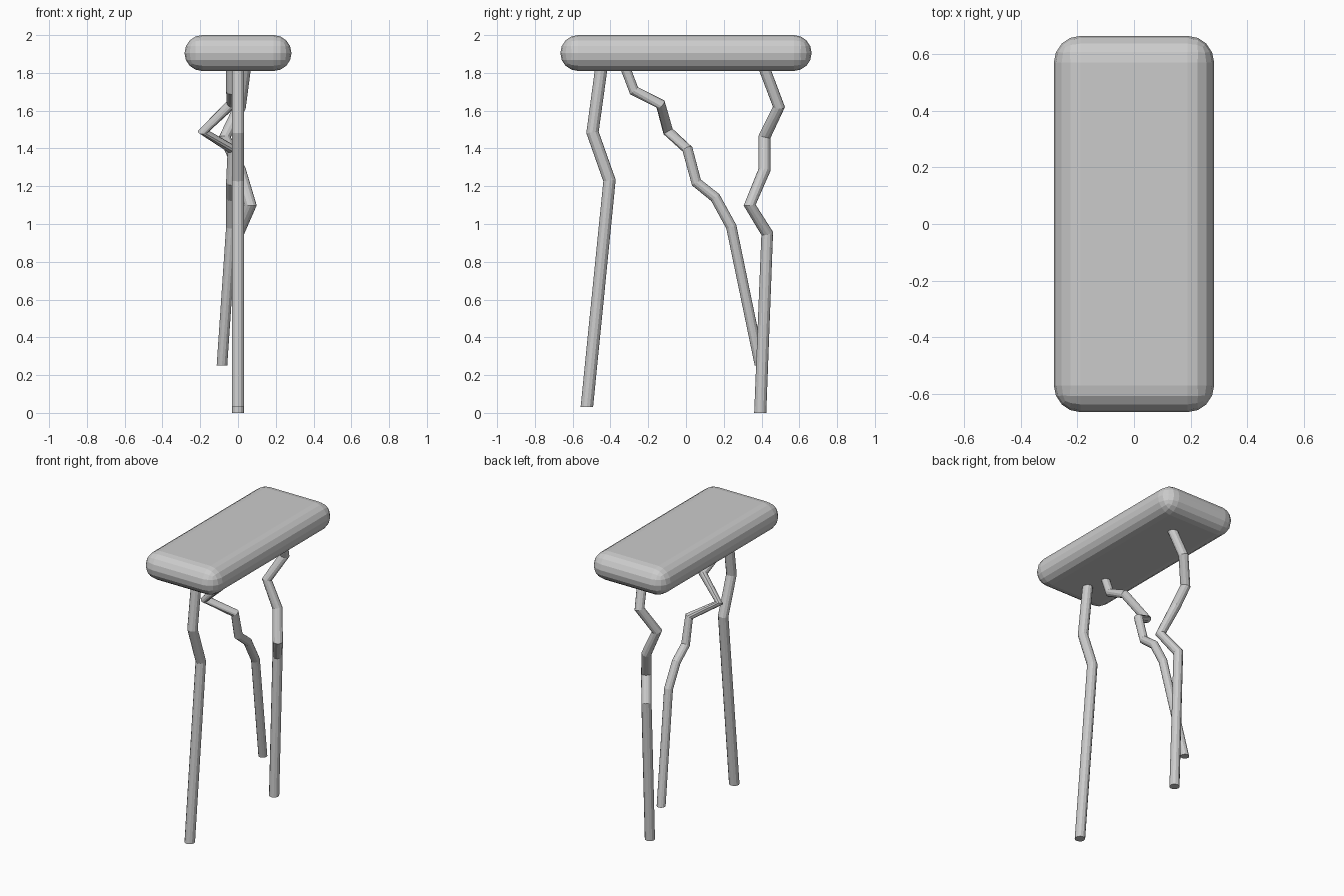
import bpy
import bmesh
from math import cos, sin, tau
from mathutils import Vector

cube = bpy.data.objects.get("Cube")
if cube:
    bpy.data.objects.remove(cube, do_unlink=True)

# One plain grey for everything
grey = bpy.data.materials.new("plain grey")
grey.use_nodes = True
colour = (0.6, 0.6, 0.6, 1)
grey.diffuse_color = colour
grey.node_tree.nodes["Principled BSDF"].inputs["Base Color"].default_value = colour


def add_object(name, bm):
    bmesh.ops.recalc_face_normals(bm, faces=bm.faces)
    mesh = bpy.data.meshes.new(name)
    bm.to_mesh(mesh)
    bm.free()
    mesh.materials.append(grey)
    obj = bpy.data.objects.new(name, mesh)
    bpy.context.collection.objects.link(obj)
    return obj


def crooked_leg(name, path, radius, sides=12):
    """Sweep a ring along the path, tilting it halfway at each bend."""
    points = [Vector(p) for p in path]
    bm = bmesh.new()
    rings = []
    for i, p in enumerate(points):
        if i in (0, len(points) - 1):
            normal = Vector((0, 0, -1))
        else:
            normal = (p - points[i - 1]).normalized() + (points[i + 1] - p).normalized()
        turn = Vector((0, 0, -1)).rotation_difference(normal)
        rings.append([
            bm.verts.new(p + turn @ Vector((radius * cos(tau * k / sides),
                                            radius * sin(tau * k / sides), 0)))
            for k in range(sides)])
    for a, b in zip(rings, rings[1:]):
        for k in range(sides):
            n = (k + 1) % sides
            bm.faces.new((a[k], a[n], b[n], b[k]))
    bm.faces.new(rings[0])
    bm.faces.new(rings[-1])
    return add_object(name, bm)


# Seat: a long slab with fully rounded edges
bm = bmesh.new()
bmesh.ops.create_cube(bm, size=1)
bmesh.ops.scale(bm, vec=(0.566, 1.33, 0.19), verts=bm.verts)
bmesh.ops.translate(bm, vec=(0, 0, 1.905), verts=bm.verts)
seat = add_object("seat", bm)
bevel = seat.modifiers.new("rounded edges", "BEVEL")
bevel.width = 0.094
bevel.segments = 4

# Legs, each from the seat down to the foot
crooked_leg("front_leg", [
    (0, -0.445, 1.85), (0, -0.495, 1.485), (0, -0.405, 1.23),
    (0, -0.525, 0.03)], 0.033)

crooked_leg("back_leg", [
    (0.04, 0.405, 1.85), (0.01, 0.492, 1.62), (-0.07, 0.415, 1.46),
    (0.01, 0.415, 1.285), (0.067, 0.337, 1.1), (0, 0.43, 0.95),
    (0, 0.393, 0)], 0.032)

crooked_leg("middle_leg", [
    (-0.035, -0.33, 1.85), (-0.035, -0.275, 1.705), (-0.035, -0.135, 1.635),
    (-0.185, -0.095, 1.49), (-0.03, 0.008, 1.395), (-0.035, 0.055, 1.22),
    (-0.035, 0.155, 1.14), (-0.035, 0.24, 0.985),
    (-0.085, 0.392, 0.25)], 0.028)
